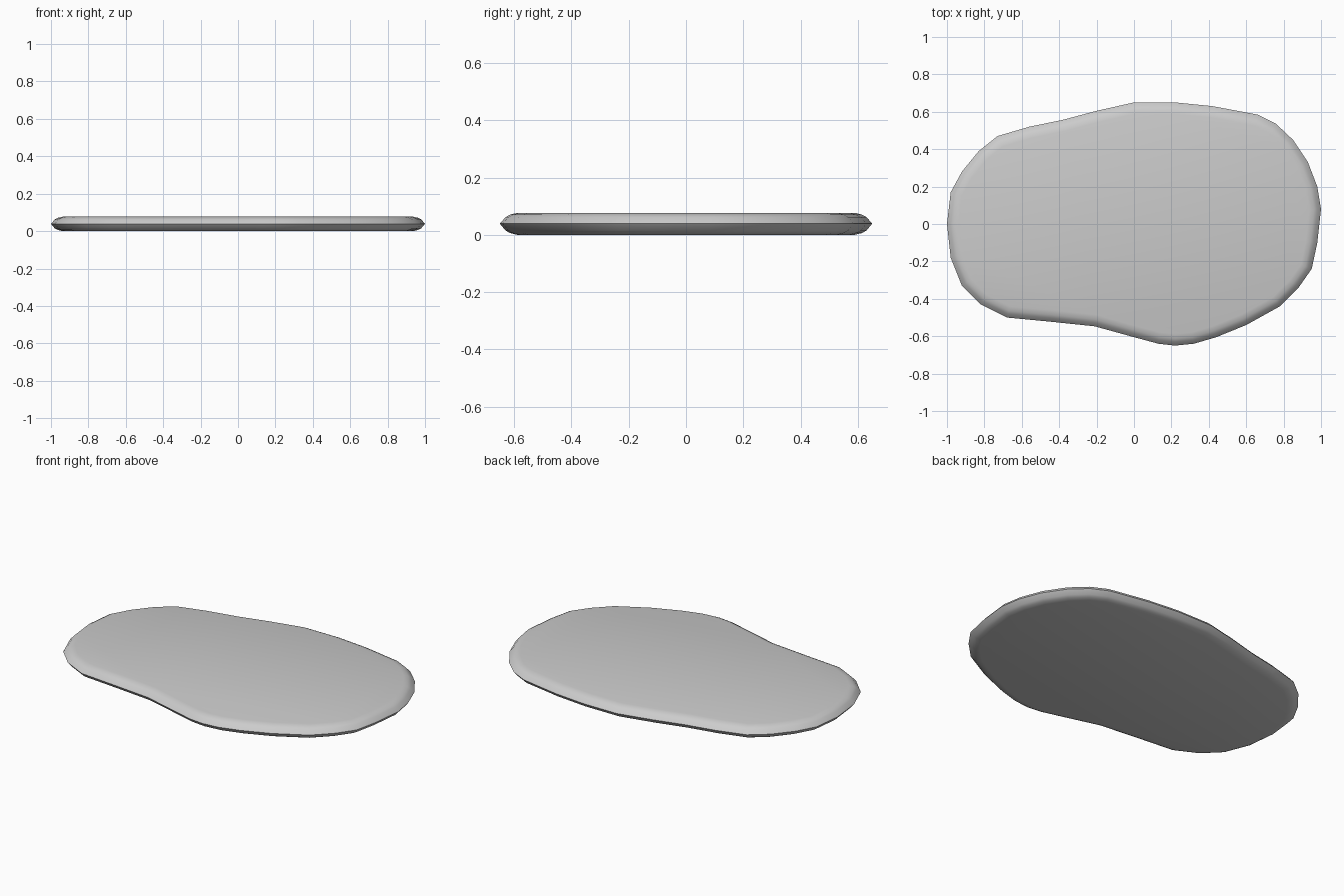
import bpy, bmesh
from mathutils import Vector

if "Cube" in bpy.data.objects:
    bpy.data.objects.remove(bpy.data.objects["Cube"])

# Outline of the slab seen from above, counter-clockwise
OUTLINE = [
    (1.0, 0.08), (0.98, 0.2), (0.93, 0.33), (0.85, 0.45), (0.76, 0.535),
    (0.66, 0.585), (0.42, 0.63), (0.22, 0.65), (0.0, 0.65), (-0.2, 0.605),
    (-0.38, 0.557), (-0.56, 0.52), (-0.73, 0.47), (-0.83, 0.39), (-0.92, 0.28),
    (-0.98, 0.17), (-1.0, 0.0), (-0.98, -0.18), (-0.92, -0.33), (-0.82, -0.43),
    (-0.68, -0.5), (-0.45, -0.522), (-0.21, -0.547), (0.0, -0.605), (0.13, -0.64),
    (0.22, -0.65), (0.32, -0.64), (0.44, -0.605), (0.6, -0.54), (0.78, -0.44),
    (0.88, -0.34), (0.95, -0.24), (0.98, -0.1)]

# Rounded rim: (inset from outline, height), bottom to top
MID, TOP = 0.039, 0.077
UPPER = [(0.0, MID), (0.02, 0.062), (0.037, 0.071), (0.062, TOP)]
RIM = [(i, TOP - z + 0.001 * (z == MID)) for i, z in reversed(UPPER[1:])] + UPPER


def inset_ring(points, inset):
    """Shift every outline point inwards along its averaged normal."""
    ring = []
    n = len(points)
    for i, p in enumerate(points):
        p = Vector(p)
        a = (p - Vector(points[i - 1])).normalized()
        b = (Vector(points[(i + 1) % n]) - p).normalized()
        t = (a + b).normalized()
        ring.append(p + Vector((-t.y, t.x)) * inset)
    return ring


# Flat pebble-shaped slab with a rounded edge
bm = bmesh.new()
rings = [[bm.verts.new((p.x, p.y, z)) for p in inset_ring(OUTLINE, inset)]
         for inset, z in RIM]
n = len(OUTLINE)
for low, high in zip(rings, rings[1:]):
    for i in range(n):
        j = (i + 1) % n
        bm.faces.new((low[i], low[j], high[j], high[i]))
bm.faces.new(rings[-1])
bm.faces.new(rings[0][::-1])
for f in bm.faces:
    f.smooth = True
mesh = bpy.data.meshes.new("pebble_slab")
bm.to_mesh(mesh)
bm.free()
slab = bpy.data.objects.new("pebble_slab", mesh)
bpy.context.collection.objects.link(slab)
bpy.context.view_layer.objects.active = slab
slab.select_set(True)
bpy.ops.object.shade_smooth_by_angle(angle=0.7)
